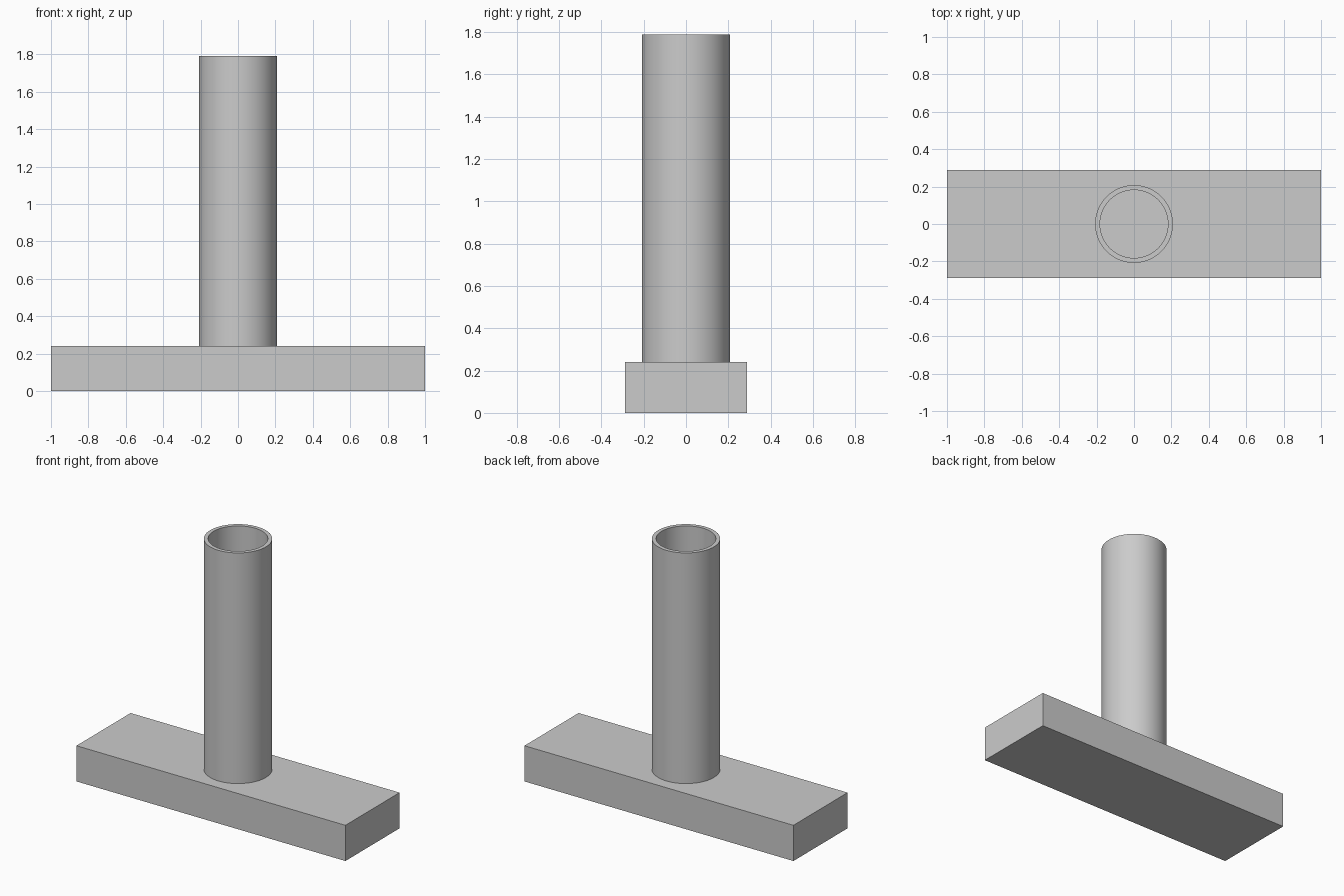
import bpy
import bmesh
from math import radians, tau
from mathutils import Matrix

cube = bpy.data.objects.get("Cube")
if cube:
    bpy.data.objects.remove(cube, do_unlink=True)

BASE_SIZE = (2.0, 0.575, 0.24)
OUTER, INNER, TOP = 0.208, 0.182, 1.79

# One plain grey for everything
grey = bpy.data.materials.new("plain_grey")
grey.use_nodes = True
colour = (0.6, 0.6, 0.6, 1.0)
grey.diffuse_color = colour
grey.node_tree.nodes["Principled BSDF"].inputs["Base Color"].default_value = colour


def make_object(name, bm):
    bmesh.ops.recalc_face_normals(bm, faces=bm.faces)
    mesh = bpy.data.meshes.new(name)
    bm.to_mesh(mesh)
    bm.free()
    mesh.materials.append(grey)
    obj = bpy.data.objects.new(name, mesh)
    bpy.context.collection.objects.link(obj)
    return obj


# Base block
bm = bmesh.new()
block = bmesh.ops.create_cube(bm, size=1)
bmesh.ops.scale(bm, vec=BASE_SIZE, verts=block["verts"])
bmesh.ops.translate(bm, vec=(0, 0, BASE_SIZE[2] / 2), verts=block["verts"])
make_object("base_block", bm)

# Hollow tube: wall section turned about the upright axis
bm = bmesh.new()
low = BASE_SIZE[2]
section = [(OUTER, low), (OUTER, TOP), (INNER, TOP), (INNER, low)]
verts = [bm.verts.new((r, 0, z)) for r, z in section]
edges = [bm.edges.new((verts[i], verts[(i + 1) % 4])) for i in range(4)]
bmesh.ops.spin(bm, geom=verts + edges, cent=(0, 0, 0), axis=(0, 0, 1),
               angle=tau, steps=64, use_merge=True)
bmesh.ops.remove_doubles(bm, verts=bm.verts, dist=0.0001)
tube = make_object("hollow_tube", bm)

# Smooth round walls, sharp rims
bpy.ops.object.select_all(action="DESELECT")
tube.select_set(True)
bpy.context.view_layer.objects.active = tube
bpy.ops.object.shade_smooth_by_angle(angle=radians(30))
